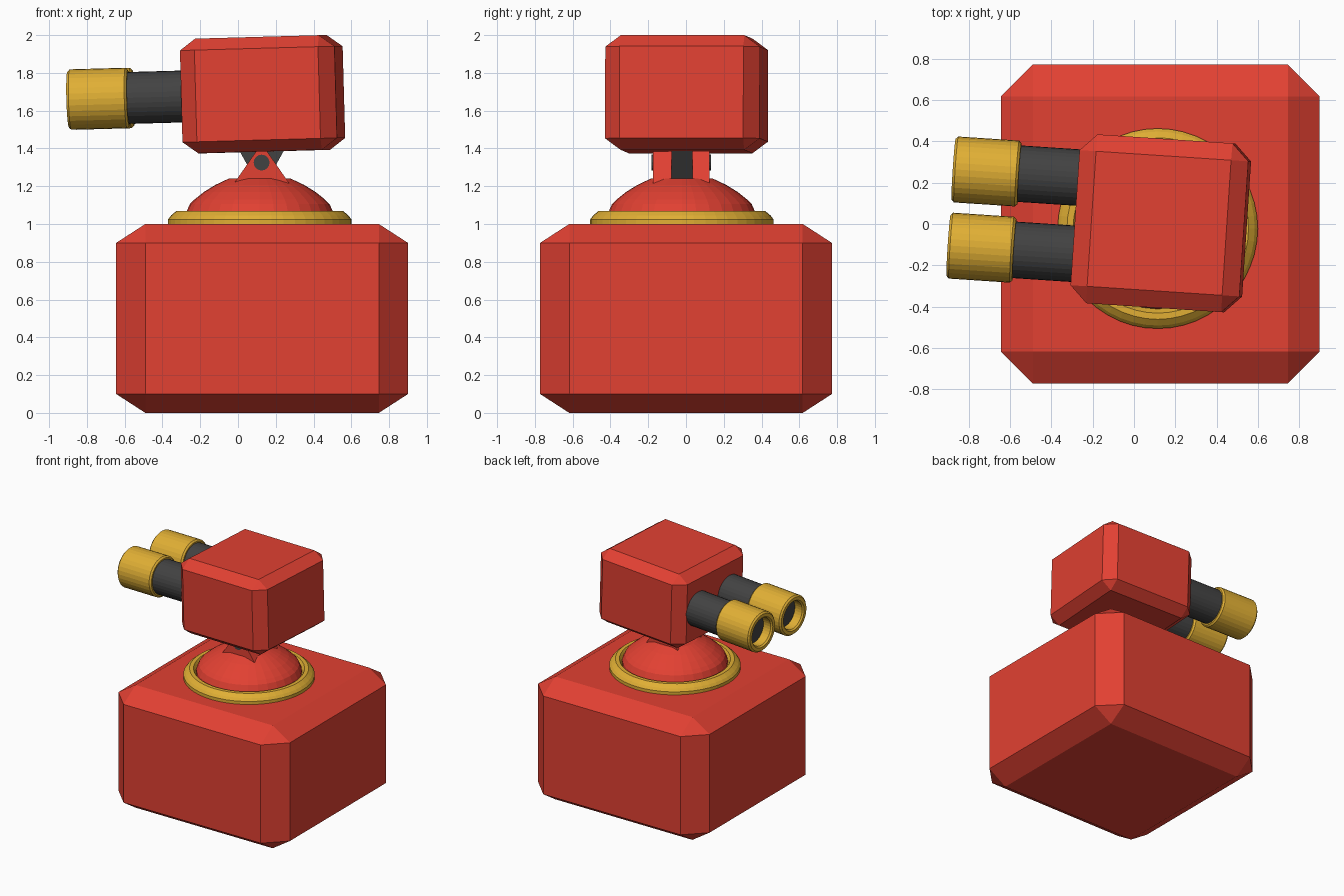
import bpy, bmesh
from math import radians, sin, cos, tau
from mathutils import Matrix, Vector

cube = bpy.data.objects.get("Cube")
if cube:
    bpy.data.objects.remove(cube, do_unlink=True)


def material(name, rgb):
    m = bpy.data.materials.new(name)
    m.use_nodes = True
    m.diffuse_color = (*rgb, 1)
    bsdf = next(n for n in m.node_tree.nodes if n.type == 'BSDF_PRINCIPLED')
    bsdf.inputs["Base Color"].default_value = (*rgb, 1)
    return m


RED = material("red paint", (0.76, 0.052, 0.032))
GOLD = material("gold metal", (0.75, 0.43, 0.035))
DARK = material("dark steel", (0.055, 0.055, 0.055))


def finish(name, bm, mat, matrix):
    bmesh.ops.recalc_face_normals(bm, faces=bm.faces)
    mesh = bpy.data.meshes.new(name)
    bm.to_mesh(mesh)
    bm.free()
    mesh.materials.append(mat)
    ob = bpy.data.objects.new(name, mesh)
    ob.matrix_world = matrix
    bpy.context.collection.objects.link(ob)
    return ob


def chamfered_box(name, size, mat, matrix):
    """Cube with chamfered edges, stretched to size."""
    bm = bmesh.new()
    bmesh.ops.create_cube(bm, size=1)
    bmesh.ops.bevel(bm, geom=bm.edges[:], offset=0.1, segments=1,
                    affect='EDGES', profile=0.5)
    bmesh.ops.scale(bm, vec=size, verts=bm.verts)
    return finish(name, bm, mat, matrix)


def lathe(name, profile, mat, matrix, sides=32, closed=False):
    """Spin (radius, height) points round z; open profiles get end caps."""
    bm = bmesh.new()
    rings = [[bm.verts.new((r * cos(tau * i / sides), r * sin(tau * i / sides), z))
              for i in range(sides)] for r, z in profile]
    pairs = list(zip(rings, rings[1:]))
    if closed:
        pairs.append((rings[-1], rings[0]))
    else:
        bm.faces.new(rings[0])
        bm.faces.new(rings[-1])
    for a, b in pairs:
        for i in range(sides):
            j = (i + 1) % sides
            bm.faces.new((a[i], a[j], b[j], b[i]))
    return finish(name, bm, mat, matrix)


def plate(name, outline, y0, y1, mat):
    """Extrude an (x, z) outline from y0 to y1."""
    bm = bmesh.new()
    face = bm.faces.new([bm.verts.new((x, y0, z)) for x, z in outline])
    new = bmesh.ops.extrude_face_region(bm, geom=[face])["geom"]
    verts = [v for v in new if isinstance(v, bmesh.types.BMVert)]
    bmesh.ops.translate(bm, vec=(0, y1 - y0, 0), verts=verts)
    return finish(name, bm, mat, Matrix.Translation((0.125, 0, 0)))


# Base block
chamfered_box("base_block", (1.545, 1.545, 1.0), RED, Matrix.Translation((0.1275, 0, 0.5)))

# Swivel ring and dome
swivel = Matrix.Translation((0.115, -0.022, 0))
lathe("swivel_ring", [(0.37, 0.99), (0.485, 0.99), (0.485, 1.025), (0.47, 1.045),
                      (0.44, 1.07), (0.41, 1.07), (0.385, 1.03)],
      GOLD, swivel, sides=48, closed=True)
lathe("swivel_dome", [(0.39, 0.99), (0.39, 1.06), (0.37, 1.105), (0.345, 1.13),
                      (0.295, 1.17), (0.235, 1.207), (0.165, 1.24)], RED, swivel)

# Hinge: two red cheeks, a dark tongue and a pin
cheek = [(-0.15, 1.21), (0.15, 1.21), (0.025, 1.39), (-0.025, 1.39)]
tongue = [(-0.03, 1.23), (0.03, 1.23), (0.13, 1.41), (-0.13, 1.41)]
plate("front_hinge_cheek", cheek, -0.175, -0.078, RED)
plate("back_hinge_cheek", cheek, 0.035, 0.125, RED)
plate("hinge_tongue", tongue, -0.078, 0.035, DARK)
lathe("hinge_pin", [(0.042, -0.157), (0.042, 0.157)], DARK,
      Matrix.Translation((0.125, -0.025, 1.325)) @ Matrix.Rotation(radians(90), 4, 'X'), sides=16)

# Head, turned and tilted slightly
head = (Matrix.Translation((0.13, 0.003, 1.687))
        @ Matrix.Rotation(radians(-3.8), 4, 'Z') @ Matrix.Rotation(radians(-1.6), 4, 'Y'))
chamfered_box("head_block", (0.82, 0.82, 0.607), RED, head)

# Twin barrels with hollow gold muzzles
for side, y in (("front", -0.175), ("back", 0.195)):
    axis = head @ Matrix.Translation((0, y, 0)) @ Matrix.Rotation(radians(-90), 4, 'Y')
    lathe(side + "_barrel", [(0.137, 0.35), (0.137, 0.94)], DARK, axis)
    lathe(side + "_muzzle", [(0.13, 0.70), (0.148, 0.70), (0.16, 0.712), (0.16, 1.008),
                             (0.148, 1.02), (0.122, 1.02), (0.112, 1.008), (0.112, 0.935)],
          GOLD, axis, closed=True)
